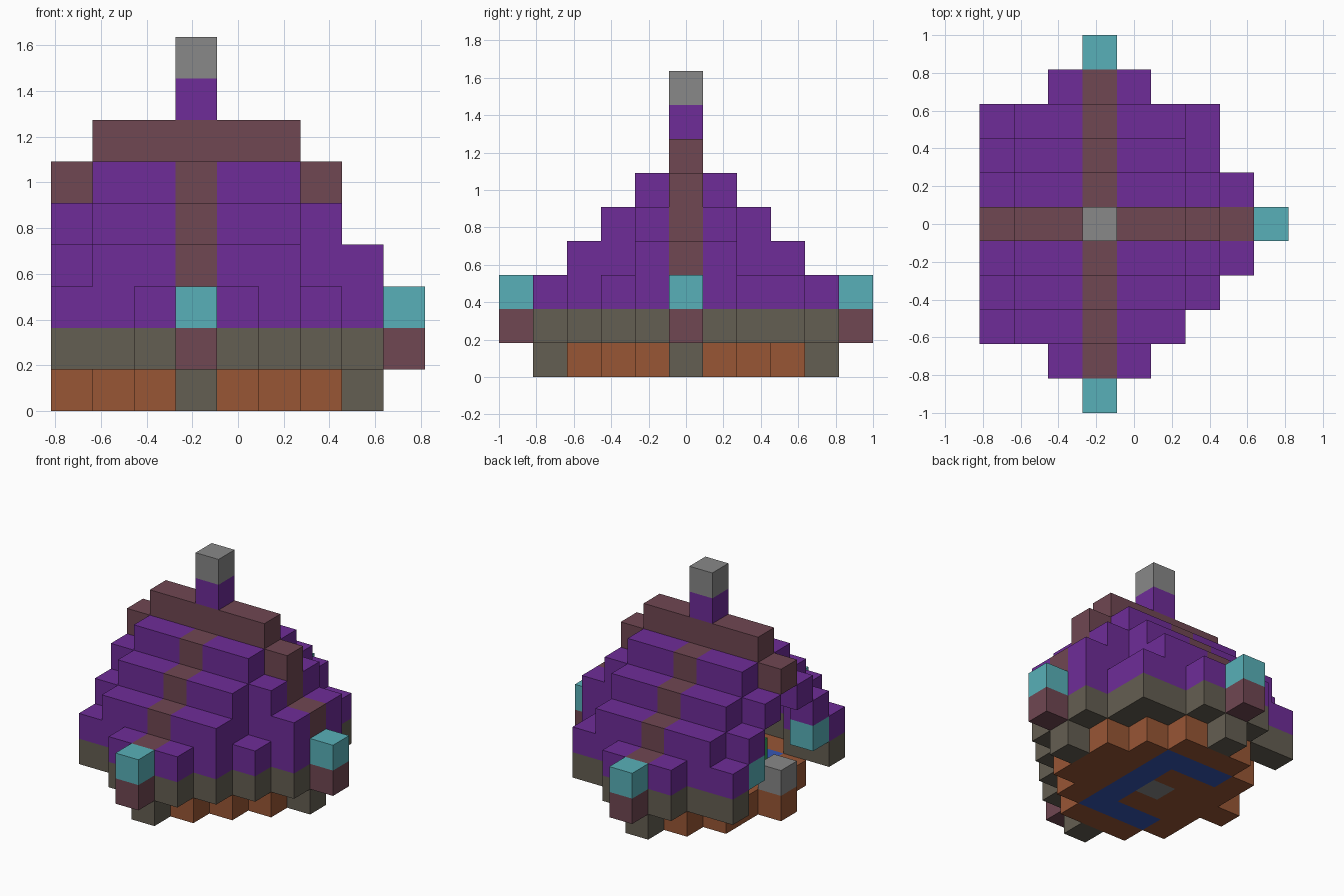
import bpy
import bmesh
from mathutils import Vector

cube = bpy.data.objects.get("Cube")
if cube:
    bpy.data.objects.remove(cube, do_unlink=True)

U = 2 / 11            # block size
X_SHIFT = -1          # the mast stands one block off centre


def material(name, rgb):
    """Flat material from an sRGB colour."""
    lin = [((c / 255 + 0.055) / 1.055) ** 2.4 for c in rgb] + [1]
    m = bpy.data.materials.new(name)
    m.use_nodes = True
    m.diffuse_color = lin
    m.node_tree.nodes["Principled BSDF"].inputs["Base Color"].default_value = lin
    return m


MATS = {
    "purple": material("purple cloth", (110, 44, 152)),
    "brown": material("brown pole", (112, 71, 82)),
    "olive": material("olive hem", (100, 94, 82)),
    "orange": material("orange floor", (152, 86, 53)),
    "teal": material("teal cap", (88, 176, 184)),
    "grey": material("grey stone", (136, 136, 136)),
    "blue": material("blue rug", (53, 86, 180)),
    "green": material("green cushion", (50, 160, 90)),
}


def roof_height(x, y):
    """Top block layer of the tent at a column, 0 where there is none."""
    a = abs(y)
    if x == -3:
        return 5 - a if a <= 3 else 0
    if -2 <= x <= 2:
        if a <= 3:
            return 0 if x > 2 else 6 - a
        return 2 if a == 4 and abs(x) <= 1 else 0
    if x == 3:
        if a <= 1:
            return 5 - a
        return 2 if a == 2 or y == 3 else 0
    return 3 if x == 4 and a <= 1 else 0


def inside(x, y, z):
    return 1 <= z <= roof_height(max(x, -3), y)


parts = {}            # part name -> (colour, set of cells)
filled = set()


def put(part, colour, cell):
    if cell not in filled:
        filled.add(cell)
        parts.setdefault(part, (colour, set()))[1].add(cell)


# Mast and finial
put("mast", "purple", (0, 0, 7))
put("finial", "grey", (0, 0, 8))

# Tent pegs: brown post with a teal cap on three sides
for x, y in ((0, -5), (0, 5), (5, 0)):
    put("peg_posts", "brown", (x, y, 1))
    put("peg_caps", "teal", (x, y, 2))

# Tied-back curtains and stone at the open side
for s in (-1, 1):
    put("door_curtains", "teal", (-3, 2 * s, 2))
put("door_stone", "grey", (-3, 0, 1))
put("cushion", "green", (-1, -1, 1))

# Floor: stepped diamond with hearth, rug and pole feet
for x in range(-3, 5):
    for y in range(-4, 5):
        if abs(x) + abs(y) > 4 or (x == -3 and y != 0):
            continue
        if max(abs(x), abs(y)) == 4:
            put("pole_feet", "olive", (x, y, 0))
        elif x == y == 0:
            put("hearth", "grey", (x, y, 0))
        elif (x == 1 and abs(y) <= 2) or (abs(y) == 2 and abs(x) <= 1):
            put("rug", "blue", (x, y, 0))
        else:
            put("floor", "orange", (x, y, 0))

# Hollow tent: hem, cloth and the crossing poles
SIDES = ((1, 0, 0), (-1, 0, 0), (0, 1, 0), (0, -1, 0), (0, 0, 1))
for x in range(-3, 5):
    for y in range(-4, 5):
        for z in range(1, roof_height(x, y) + 1):
            if all(z + c < 1 or inside(x + a, y + b, z + c) for a, b, c in SIDES):
                continue
            if z == 1:
                put("hem", "olive", (x, y, z))
            elif x == 0 or y == 0:
                put("tent_poles", "brown", (x, y, z))
            else:
                put("tent_cloth", "purple", (x, y, z))


def build(name, colour, cells):
    """Mesh the exposed faces of a set of blocks."""
    bm = bmesh.new()
    for cell in sorted(cells):
        centre = Vector((cell[0] + X_SHIFT + 0.0, cell[1], cell[2] + 0.5))
        for axis in range(3):
            for sign in (-1, 1):
                near = list(cell)
                near[axis] += sign
                if tuple(near) in filled:
                    continue
                n, u = Vector(), Vector()
                n[axis] = sign / 2
                u[(axis + 1) % 3] = 0.5
                v = n.cross(u) * 2
                quad = (-u - v, u - v, u + v, v - u)
                bm.faces.new([bm.verts.new((centre + n + q) * U) for q in quad])
    bmesh.ops.remove_doubles(bm, verts=bm.verts, dist=0.001)
    mesh = bpy.data.meshes.new(name)
    bm.to_mesh(mesh)
    bm.free()
    mesh.materials.append(MATS[colour])
    bpy.context.collection.objects.link(bpy.data.objects.new(name, mesh))


for part, (colour, cells) in parts.items():
    build(part, colour, cells)
